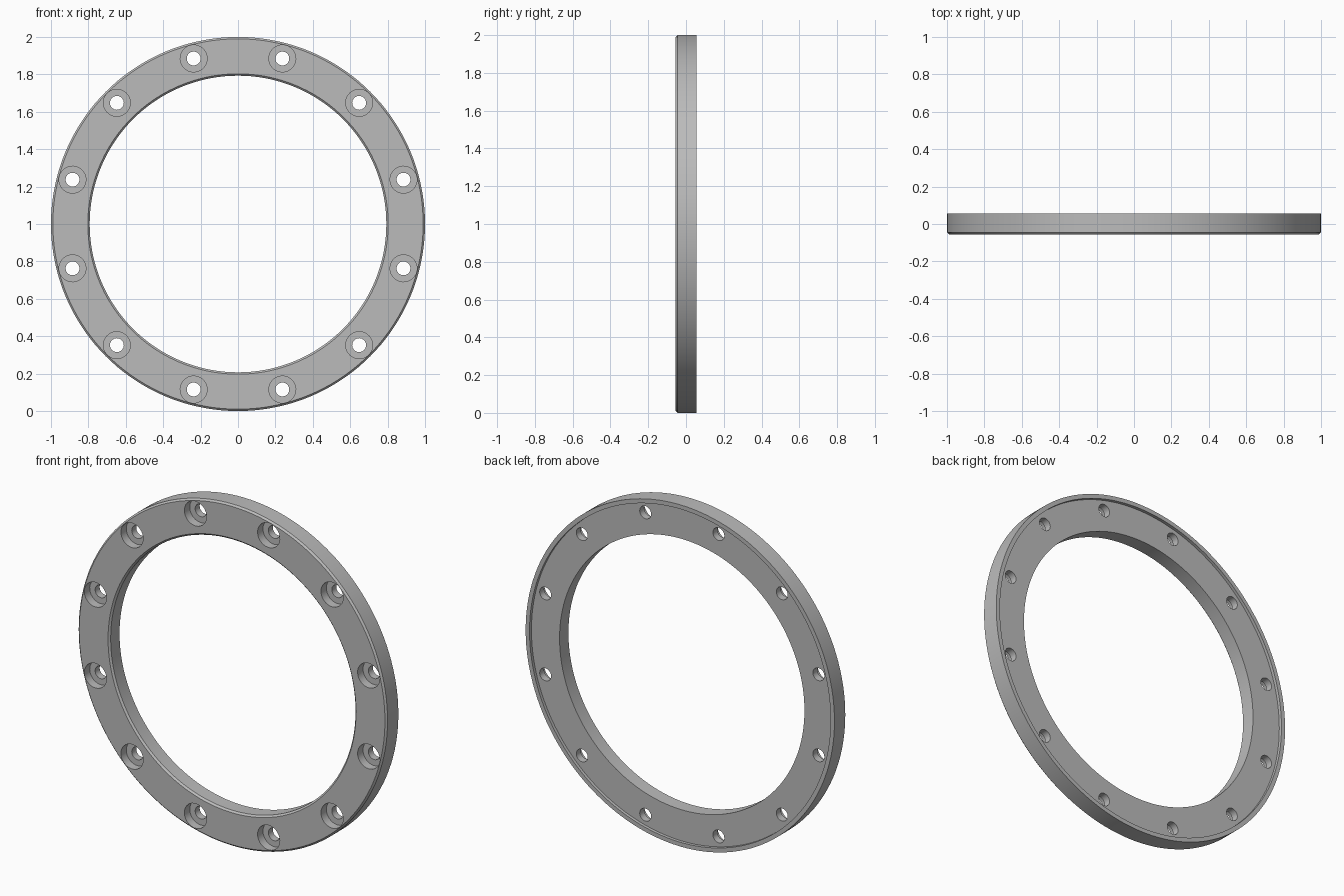
import bpy, bmesh, math
from mathutils import Matrix

if "Cube" in bpy.data.objects:
    bpy.data.objects.remove(bpy.data.objects["Cube"], do_unlink=True)

HALF = 0.055          # half thickness
CHAMFER = 0.01
BORE = 0.793
HOLE_COUNT = 12
HOLE_CIRCLE = 0.916

grey = bpy.data.materials.new("satin grey")
grey.use_nodes = True
grey.diffuse_color = (0.5, 0.5, 0.5, 1)
grey.node_tree.nodes["Principled BSDF"].inputs["Base Color"].default_value = (0.5, 0.5, 0.5, 1)


def lathe(bm, profile, segments, closed, matrix):
    """Revolve (radius, y) points around the y axis."""
    loops = []
    for r, y in profile:
        loops.append([bm.verts.new(matrix @ Matrix.Rotation(math.tau * i / segments, 4, 'Y')
                                   @ Matrix.Translation((r, y, 0)).to_translation())
                      for i in range(segments)])
    pairs = list(zip(loops, loops[1:]))
    if closed:
        pairs.append((loops[-1], loops[0]))
    else:
        bm.faces.new(loops[0])
        bm.faces.new(loops[-1])
    for a, b in pairs:
        for i in range(segments):
            j = (i + 1) % segments
            bm.faces.new((a[i], a[j], b[j], b[i]))


def finish(bm, name):
    bmesh.ops.recalc_face_normals(bm, faces=bm.faces)
    mesh = bpy.data.meshes.new(name)
    bm.to_mesh(mesh)
    bm.free()
    mesh.materials.append(grey)
    ob = bpy.data.objects.new(name, mesh)
    bpy.context.collection.objects.link(ob)
    return ob


# Ring: chamfered front edges, recessed back face inside a thin outer lip
centre = Matrix.Translation((0, 0, 1))
bm = bmesh.new()
lathe(bm, [(BORE, -HALF + CHAMFER), (BORE + CHAMFER, -HALF),
           (1 - CHAMFER, -HALF), (1, -HALF + CHAMFER),
           (1, HALF), (0.975, HALF), (0.975, HALF - 0.018), (BORE, HALF - 0.018)],
      144, True, centre)
ring = finish(bm, "flange_ring")

# Counterbored bolt holes
bm = bmesh.new()
for k in range(HOLE_COUNT):
    turn = Matrix.Rotation(math.tau * (k + 0.5) / HOLE_COUNT, 4, 'Y')
    lathe(bm, [(0.072, -0.1), (0.072, -0.005), (0.037, -0.005), (0.037, 0.1)],
          32, False, centre @ turn @ Matrix.Translation((HOLE_CIRCLE, 0, 0)))
cutter = finish(bm, "bolt_hole_cutter")
cutter.hide_render = True

cut = ring.modifiers.new("bolt_holes", 'BOOLEAN')
cut.operation = 'DIFFERENCE'
cut.solver = 'EXACT'
cut.object = cutter

bpy.ops.object.select_all(action='DESELECT')
ring.select_set(True)
bpy.context.view_layer.objects.active = ring
bpy.ops.object.modifier_apply(modifier=cut.name)
bpy.data.objects.remove(cutter, do_unlink=True)
bpy.ops.object.shade_smooth_by_angle(angle=math.radians(30))
